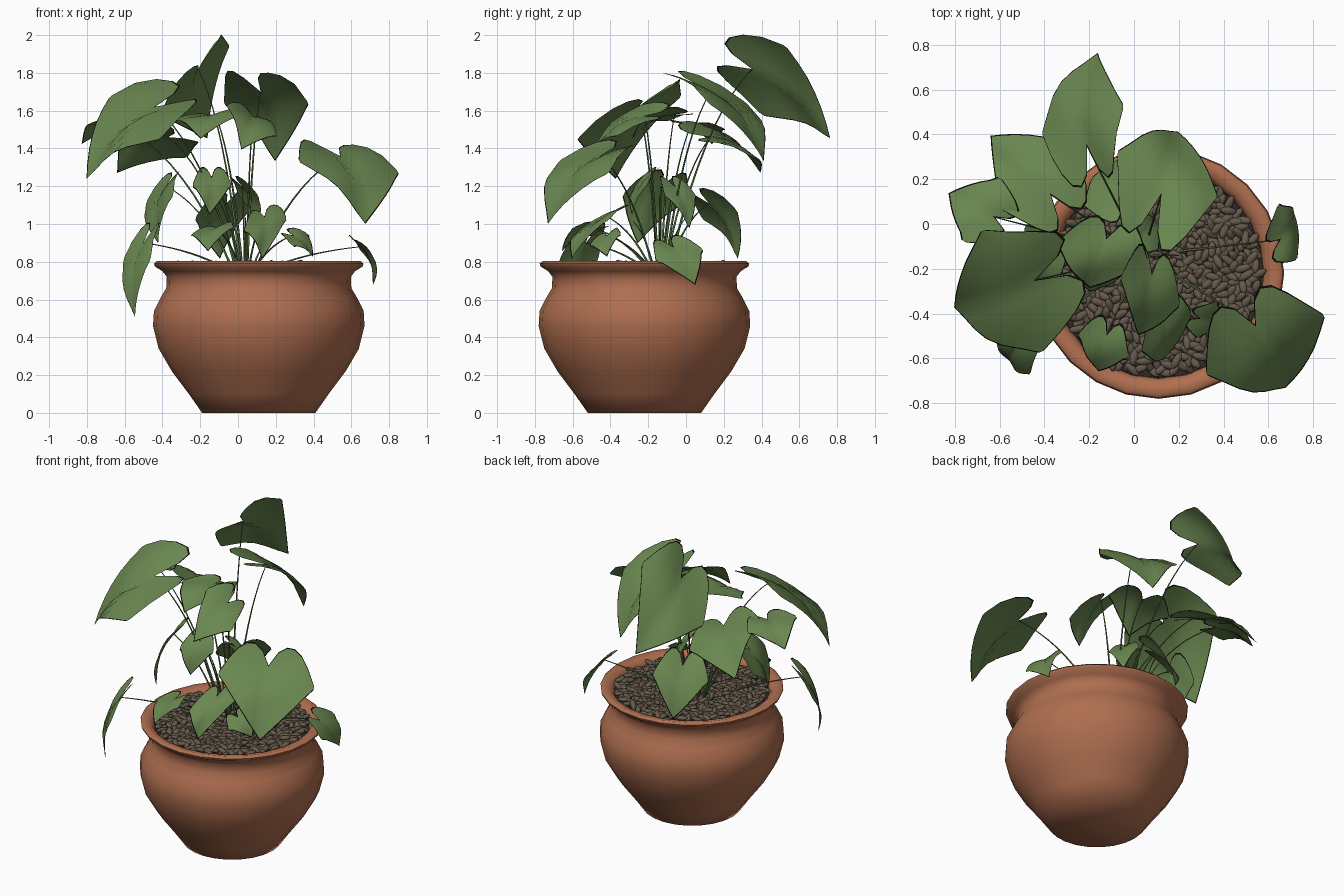
import bpy, bmesh, math, random
from mathutils import Vector, Matrix

random.seed(4)
cube = bpy.data.objects.get("Cube")
if cube:
    bpy.data.objects.remove(cube)

POT_X, POT_Y = 0.11, -0.22


def material(name, r, g, b):
    mat = bpy.data.materials.new(name)
    mat.use_nodes = True
    mat.diffuse_color = (r, g, b, 1)
    bsdf = mat.node_tree.nodes["Principled BSDF"]
    bsdf.inputs["Base Color"].default_value = (r, g, b, 1)
    bsdf.inputs["Roughness"].default_value = 0.8
    return mat


terracotta = material("terracotta", 0.43, 0.158, 0.08)
leaf_green = material("leaf green", 0.142, 0.24, 0.08)
leaf_edge = material("leaf edge black", 0.004, 0.005, 0.003)
stem_green = material("stem green", 0.09, 0.155, 0.05)
pebble_brown = material("pebble brown", 0.13, 0.1, 0.07)
soil_brown = material("soil brown", 0.03, 0.023, 0.017)


def add_object(name, bm, *mats):
    mesh = bpy.data.meshes.new(name)
    for face in bm.faces:
        face.smooth = True
    bm.to_mesh(mesh)
    bm.free()
    for mat in mats:
        mesh.materials.append(mat)
    obj = bpy.data.objects.new(name, mesh)
    bpy.context.collection.objects.link(obj)
    return obj


# Pot: turned profile of (radius, height), closed under the base
def turned(name, profile, mat, sides=24):
    bm = bmesh.new()
    rings = []
    for radius, z in profile:
        ring = []
        for i in range(sides):
            a = math.tau * i / sides
            ring.append(bm.verts.new((POT_X + radius * math.cos(a),
                                      POT_Y + radius * math.sin(a), z)))
        rings.append(ring)
    for low, high in zip(rings, rings[1:]):
        for i in range(sides):
            j = (i + 1) % sides
            bm.faces.new((low[i], low[j], high[j], high[i]))
    bm.faces.new(list(reversed(rings[0])))
    return add_object(name, bm, mat)


pot = turned("pot", [(0.3, 0), (0.37, 0.1), (0.46, 0.22), (0.53, 0.34),
                     (0.56, 0.46), (0.555, 0.54), (0.52, 0.61), (0.49, 0.66),
                     (0.487, 0.72), (0.51, 0.75), (0.55, 0.775), (0.555, 0.79),
                     (0.54, 0.803), (0.49, 0.79), (0.47, 0.76), (0.465, 0.7)],
             terracotta)
bpy.context.view_layer.objects.active = pot
pot.select_set(True)
bpy.ops.object.shade_smooth_by_angle(angle=math.radians(60))
pot.select_set(False)

# Soil disc under the pebbles
bm = bmesh.new()
bmesh.ops.create_circle(bm, cap_ends=True, segments=24, radius=0.468,
                        matrix=Matrix.Translation((POT_X, POT_Y, 0.755)))
add_object("soil", bm, soil_brown)

# Pebbles: scattered flattened ellipsoids
bm = bmesh.new()
COUNT = 620
for i in range(COUNT):
    radius = 0.45 * math.sqrt((i + 0.5) / COUNT)
    angle = i * math.pi * (3 - math.sqrt(5))
    place = Matrix.Translation((POT_X + radius * math.cos(angle),
                                POT_Y + radius * math.sin(angle),
                                random.uniform(0.762, 0.785)))
    turn = (Matrix.Rotation(random.uniform(0, math.tau), 4, "Z")
            @ Matrix.Rotation(random.uniform(-0.6, 0.6), 4, "Y"))
    size = Matrix.Diagonal((random.uniform(0.032, 0.044), 0.018, 0.014, 1))
    bmesh.ops.create_icosphere(bm, subdivisions=2, radius=1,
                               matrix=place @ turn @ size)
add_object("pebbles", bm, pebble_brown)


# Heart-shaped blade: notch point, tip point, half-width vector, lobe depth
def leaf(name, notch, tip, half, lobe=0.33):
    notch, tip, half = Vector(notch), Vector(tip), Vector(half)
    length = tip - notch
    normal = length.cross(half).normalized()
    if normal.z < 0:
        normal.negate()
    columns, rows = 12, 8
    rim = 0.009 / length.length
    bm = bmesh.new()
    grid = []
    for c in range(columns + 1):
        v = 2 * c / columns - 1
        side = abs(v)
        back = 0.2 * side ** 3 - lobe * math.sin(math.pi * side ** 0.8)
        front = 0.2 + 0.8 * (1 - side) ** 0.8
        if side == 1:
            front = back + 3 * rim
        # A narrow row along each edge carries the dark rim
        inner = [back + rim + (front - back - 2 * rim) * r / (rows - 2)
                 for r in range(rows - 1)]
        line = []
        for u in [back, *inner, front]:
            arch = 0.35 * u * (1 - u) * length.length
            fold = 0.22 * side * (1 - 0.7 * side) * half.length
            wave = 0.05 * math.sin(5 * u + 3 * v) * half.length
            line.append(bm.verts.new(notch + length * u + half * v
                                     + normal * (arch + fold + wave)))
        grid.append(line)
    for a, b in zip(grid, grid[1:]):
        for r in range(rows):
            face = bm.faces.new((a[r], b[r], b[r + 1], a[r + 1]))
            face.material_index = int(r in (0, rows - 1))
    bmesh.ops.recalc_face_normals(bm, faces=bm.faces)
    if sum(f.normal.dot(normal) for f in bm.faces) < 0:
        bmesh.ops.reverse_faces(bm, faces=bm.faces)
    add_object(name, bm, leaf_green, leaf_edge)


# Stem: thin arched tube from the crown to the leaf notch
def stem(name, notch, spread):
    end = Vector(notch)
    start = Vector((0.04, -0.14, 0.75))
    start += (end - start) * Vector((spread, spread, 0))
    rise = max(0.06, 0.75 * (end.z - start.z))
    bend = start.lerp(end, 0.4)
    bend.z = start.z + rise
    curve = bpy.data.curves.new(name, "CURVE")
    curve.dimensions = "3D"
    curve.bevel_depth = 0.005
    curve.bevel_resolution = 1
    spline = curve.splines.new("POLY")
    steps = 10
    spline.points.add(steps)
    for i, point in enumerate(spline.points):
        t = i / steps
        p = start.lerp(bend, t).lerp(bend.lerp(end, t), t)
        point.co = (*p, 1)
        point.radius = 1.3 - 0.8 * t
    curve.materials.append(stem_green)
    obj = bpy.data.objects.new(name, curve)
    bpy.context.collection.objects.link(obj)


upper = {
    "front_left": ((0.54, -0.45, 1.36), (0.68, -0.74, 1.01), (0.26, 0.13, -0.03)),
    "front_right": ((-0.44, -0.25, 1.62), (-0.81, -0.38, 1.25), (-0.13, 0.27, 0.11), 0.38),
    "back_top": ((-0.21, 0.35, 1.82), (-0.17, 0.77, 1.46), (0.18, 0.06, 0.18)),
    "back_left": ((0.12, 0.13, 1.7), (0.2, 0.42, 1.34), (0.22, -0.1, 0), 0.5),
    "back_right": ((-0.37, 0.13, 1.46), (-0.64, 0.4, 1.28), (0.16, 0.14, -0.09)),
    "far_right": ((-0.62, 0.03, 1.53), (-0.83, 0.14, 1.43), (0.08, 0.14, -0.02)),
    "middle": ((-0.12, -0.06, 1.58), (-0.2, -0.29, 1.46), (0.2, -0.04, 0.02)),
    "front_middle": ((0.08, -0.22, 1.57), (0.02, -0.5, 1.4), (0.13, -0.06, -0.08)),
}
lower = {
    "rim_left": ((0.65, -0.07, 0.88), (0.72, 0.05, 0.68), (0.04, -0.12, -0.03)),
    "rim_right": ((-0.5, -0.53, 0.9), (-0.55, -0.62, 0.51), (0.07, -0.1, 0)),
    "low_front": ((0.14, -0.42, 1.04), (0.13, -0.61, 0.82), (0.11, 0.08, 0.03)),
    "low_right": ((-0.38, -0.13, 1.2), (-0.43, -0.26, 0.9), (0.07, -0.16, 0.02)),
    "low_back": ((-0.06, 0.12, 1.11), (-0.1, 0.28, 0.82), (0.14, 0.09, 0.02)),
    "low_middle": ((-0.14, -0.2, 1.25), (-0.15, -0.29, 1.05), (0.1, 0.03, 0)),
    "low_small": ((0.29, -0.42, 0.94), (0.4, -0.42, 0.83), (0.04, 0.08, 0.03)),
    "low_corner": ((-0.12, -0.49, 0.98), (-0.16, -0.66, 0.86), (0.11, -0.05, 0.02)),
    "crown": ((0.02, -0.06, 1.2), (0.1, 0.02, 0.98), (-0.05, 0.08, 0)),
}
for group, spread in ((upper, 0.1), (lower, 0.15)):
    for place, shape in group.items():
        leaf(place + "_leaf", *shape)
        stem(place + "_stem", shape[0], spread)

# Bare young shoots around the crown
for i in range(4):
    a = math.tau * i / 4
    stem("shoot", (0.04 + 0.16 * math.cos(a), -0.14 + 0.14 * math.sin(a),
                   random.uniform(0.95, 1.25)), 0.2)
